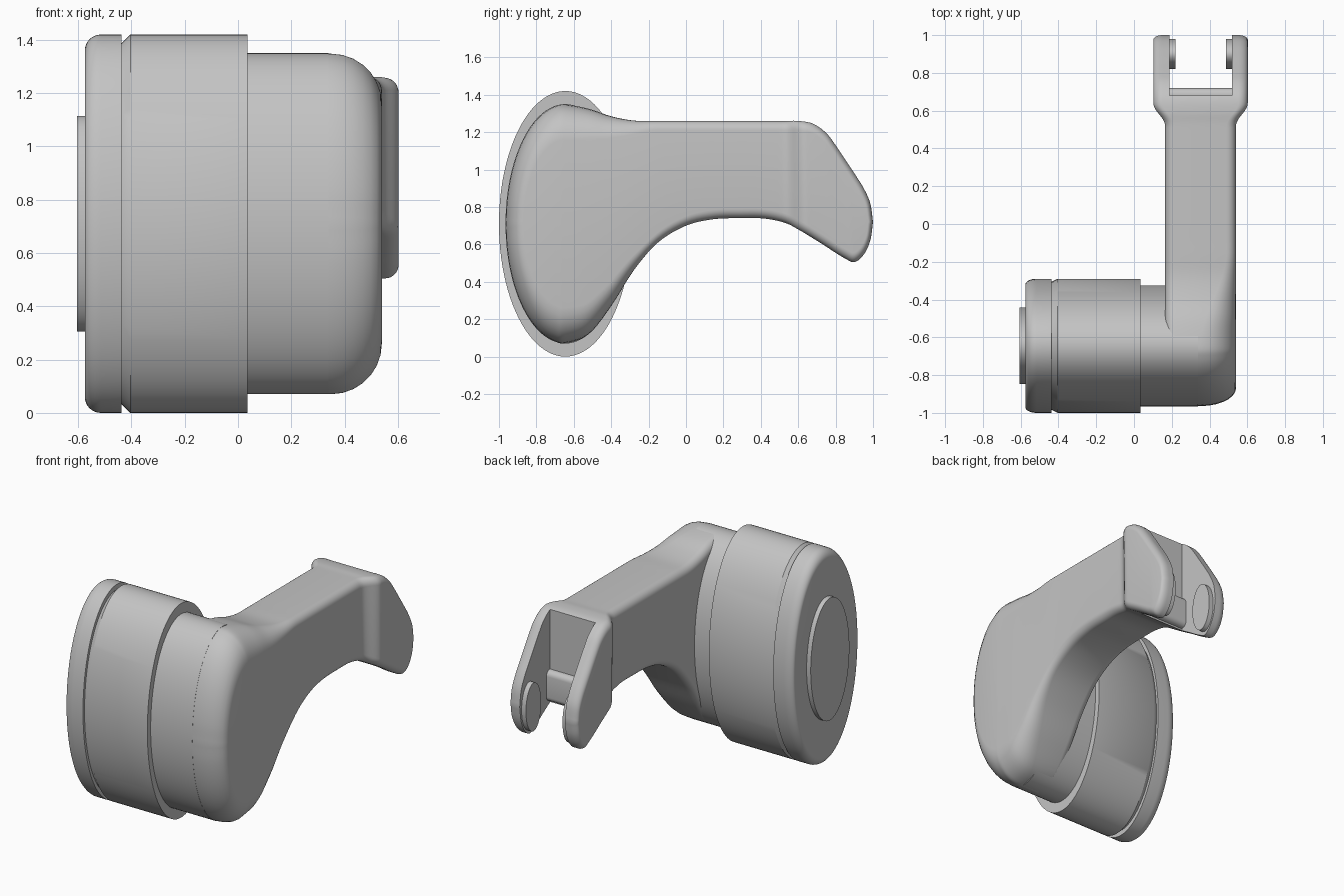
import bpy
import bmesh
from math import sin, cos, pi, radians
from mathutils import Vector

old = bpy.data.objects.get("Cube")
if old:
    bpy.data.objects.remove(old, do_unlink=True)

grey = bpy.data.materials.new("plain grey")
grey.use_nodes = True
grey.diffuse_color = (0.55, 0.55, 0.55, 1)
grey.node_tree.nodes["Principled BSDF"].inputs["Base Color"].default_value = (0.55, 0.55, 0.55, 1)


def finish(name, bm, angle=30):
    bmesh.ops.recalc_face_normals(bm, faces=bm.faces)
    mesh = bpy.data.meshes.new(name)
    bm.to_mesh(mesh)
    bm.free()
    mesh.materials.append(grey)
    ob = bpy.data.objects.new(name, mesh)
    bpy.context.collection.objects.link(ob)
    bpy.ops.object.select_all(action="DESELECT")
    bpy.context.view_layer.objects.active = ob
    ob.select_set(True)
    bpy.ops.object.shade_smooth_by_angle(angle=radians(angle))
    return ob


def lathe(name, profile, y, z, n=96):
    """Solid around the x axis from (x, radius) pairs, half as deep as tall."""
    bm = bmesh.new()
    rings = [[bm.verts.new((x, y + r * 0.5 * cos(2 * pi * k / n), z + r * sin(2 * pi * k / n)))
              for k in range(n)] for x, r in profile]
    for a, b in zip(rings, rings[1:]):
        for k in range(n):
            bm.faces.new((a[k], a[(k + 1) % n], b[(k + 1) % n], b[k]))
    bm.faces.new(rings[0])
    bm.faces.new(rings[-1])
    return finish(name, bm)


def box(name, lo, hi, bevel=0):
    bm = bmesh.new()
    bmesh.ops.create_cube(bm, size=1)
    for v in bm.verts:
        v.co = [l + (c + 0.5) * (h - l) for l, c, h in zip(lo, v.co, hi)]
    if bevel:
        edges = [e for e in bm.edges if abs(e.verts[0].co.x - e.verts[1].co.x) > 0.01]
        bmesh.ops.bevel(bm, geom=edges, offset=bevel, segments=5, profile=0.5, affect="EDGES")
    return finish(name, bm)


def smoothstep(a, b, t):
    t = min(1, max(0, (t - a) / (b - a)))
    return t * t * (3 - 2 * t)


def spline(pts, steps=5):
    """Catmull-Rom curve through the points."""
    p = [Vector(q) for q in pts]
    p = [2 * p[0] - p[1]] + p + [2 * p[-1] - p[-2]]
    out = []
    for a, b, c, d in zip(p, p[1:], p[2:], p[3:]):
        for s in range(steps):
            t = s / steps
            out.append(0.5 * (2 * b + (c - a) * t + (2 * a - 5 * b + 4 * c - d) * t * t
                              + (3 * b - a - 3 * c + d) * t ** 3))
    return out + [p[-2]]


# Drum: rounded cap, main barrel, raised button and plain neck
MID = (-0.645, 0.71)
cap_round = [(-0.515 - 0.06 * cos(a), 0.65 + 0.06 * sin(a)) for a in [i * pi / 16 for i in range(9)]]
lathe("end_cap", cap_round + [(-0.437, 0.71), (-0.437, 0.66)], *MID)
lathe("drum", [(-0.44, 0.675), (-0.432, 0.682), (-0.404, 0.71), (0.035, 0.71)], *MID)
lathe("end_button", [(-0.605, 0.405), (-0.57, 0.405)], *MID)
lathe("neck", [(0.03, 0.64), (0.34, 0.64)], *MID)

# Arm side outline: front half ellipse, then rows of y, top z, bottom z
rows = [(MID[0] - 0.319 * cos(a), MID[1] + 0.638 * sin(a), MID[1] - 0.638 * sin(a))
        for a in [i * pi / 16 for i in range(9)]]
rows += [(-0.52, 1.325, 0.12), (-0.4, 1.285, 0.27), (-0.28, 1.262, 0.46), (-0.15, 1.26, 0.61),
         (0, 1.26, 0.7), (0.15, 1.26, 0.735), (0.3, 1.26, 0.74), (0.42, 1.26, 0.738),
         (0.53, 1.26, 0.715), (0.6, 1.26, 0.68), (0.68, 1.245, 0.632), (0.75, 1.195, 0.588),
         (0.8, 1.13, 0.555), (0.85, 1.055, 0.525), (0.9, 0.98, 0.505), (0.95, 0.9, 0.545),
         (0.985, 0.82, 0.62), (1.0, 0.72, 0.72)]
chain = spline(rows)
n = len(chain)
loop = [(c[0], c[1]) for c in chain] + [(c[0], c[2]) for c in chain[-2:0:-1]]
m = len(loop)


def ring(bm, side, a):
    """Outline moved inward along its normals for a rounded edge."""
    out = []
    for i, (y, z) in enumerate(loop):
        (y0, z0), (y1, z1) = loop[i - 1], loop[(i + 1) % m]
        nrm = Vector((z1 - z0, 2 * (y0 - y1))).normalized()
        r = 0.05 + (0.14 * (1 - smoothstep(-0.65, -0.15, y)) if side > 0 else 0)
        half = 0.1875 + 0.0625 * smoothstep(0.52, 0.64, y)
        x = 0.3525 + side * (half - r * (1 - sin(a)))
        inset = r * (1 - cos(a))
        out.append(bm.verts.new((x, y + nrm.x * inset * 0.5, z + nrm.y * inset)))
    return out


bm = bmesh.new()
angles = [i * pi / 14 for i in range(8)]
rings = [ring(bm, -1, a) for a in reversed(angles)] + [ring(bm, 1, a) for a in angles]
for a, b in zip(rings, rings[1:]):
    for k in range(m):
        bm.faces.new((a[k], a[(k + 1) % m], b[(k + 1) % m], b[k]))
for r in (rings[0], rings[-1]):
    for i in range(n - 1):
        quad = [r[i], r[i + 1], r[(m - i - 1) % m], r[(m - i) % m]]
        bm.faces.new(list(dict.fromkeys(quad)))
# orient outlines inward offset check is handled by normal recalculation
arm = finish("arm_with_fork", bm)

# Slot between the fork prongs
cutter = box("slot_cutter", (0.188, 0.68, 0), (0.52, 1.2, 2))
cutter.hide_render = True
cut = arm.modifiers.new("slot", "BOOLEAN")
cut.operation = "DIFFERENCE"
cut.solver = "EXACT"
cut.object = cutter
bpy.context.view_layer.objects.active = arm
bpy.ops.object.modifier_apply(modifier=cut.name)
bpy.data.objects.remove(cutter, do_unlink=True)
bpy.ops.object.select_all(action="DESELECT")
arm.select_set(True)
bpy.ops.object.shade_smooth_by_angle(angle=radians(30))

# Lip at the foot of the slot and pivot discs inside the prongs
box("slot_lip", (0.18, 0.64, 0.645), (0.53, 0.72, 0.85), 0.035)
for name, x in (("right_pivot_disc", 0.184), ("left_pivot_disc", 0.488)):
    lathe(name, [(x, 0.16), (x + 0.036, 0.16)], 0.9, 0.69, 48)
